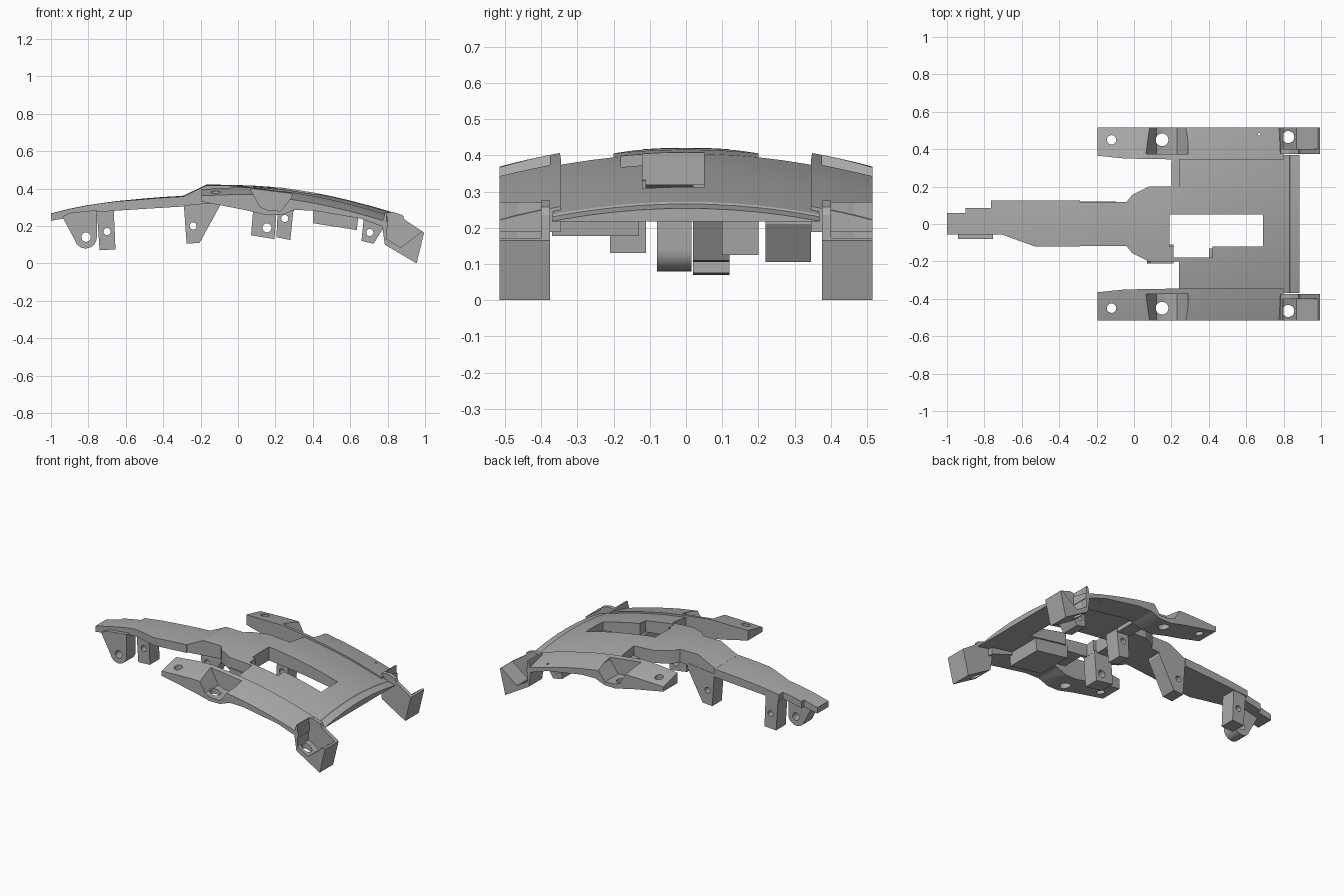
import bpy, bmesh, math
from mathutils import Matrix, Vector

if "Cube" in bpy.data.objects:
    bpy.data.objects.remove(bpy.data.objects["Cube"])

GREY = bpy.data.materials.new("plain_grey")
GREY.use_nodes = True
GREY.diffuse_color = (0.4, 0.4, 0.4, 1)
GREY.node_tree.nodes["Principled BSDF"].inputs["Base Color"].default_value = (0.4, 0.4, 0.4, 1)

CURVE = 0.26  # crosswise drop of the arched top


def finish(name, bm):
    bmesh.ops.recalc_face_normals(bm, faces=bm.faces)
    me = bpy.data.meshes.new(name)
    bm.to_mesh(me)
    bm.free()
    me.materials.append(GREY)
    ob = bpy.data.objects.new(name, me)
    bpy.context.collection.objects.link(ob)
    return ob


def prism(name, pts, axis, lo, hi):
    """Extrude an outline: xy outline along z, or xz outline along y."""
    bm = bmesh.new()
    place = (lambda a, b, t: (a, b, t)) if axis == "z" else (lambda a, b, t: (a, t, b))
    rings = [[bm.verts.new(place(a, b, t)) for a, b in pts] for t in (lo, hi)]
    n = len(pts)
    for ring in rings:
        bm.faces.new(ring)
    for i in range(n):
        j = (i + 1) % n
        bm.faces.new((rings[0][i], rings[0][j], rings[1][j], rings[1][i]))
    return finish(name, bm)


def drill(axis, centre, r):
    bm = bmesh.new()
    rot = Matrix.Rotation(math.pi / 2, 4, "X") if axis == "y" else Matrix()
    bmesh.ops.create_cone(bm, cap_ends=True, segments=24, radius1=r, radius2=r, depth=1.6,
                          matrix=Matrix.Translation(Vector(centre)) @ rot)
    return finish("drill", bm)


def cut(ob, tool, mode="DIFFERENCE"):
    mod = ob.modifiers.new("cut", "BOOLEAN")
    mod.operation, mod.object, mod.solver = mode, tool, "EXACT"
    bpy.context.view_layer.update()
    dg = bpy.context.evaluated_depsgraph_get()
    me = bpy.data.meshes.new_from_object(ob.evaluated_get(dg))
    ob.modifiers.clear()
    ob.data = me
    bpy.data.objects.remove(tool)


def interp(pts, x):
    for (x0, z0), (x1, z1) in zip(pts, pts[1:]):
        if x <= x1:
            return z0 + (z1 - z0) * (x - x0) / (x1 - x0)
    return pts[-1][1]


def arched(name, outline, top, bottom, y0, y1):
    """Arched slab between a top and a bottom profile, trimmed to an outline."""
    bm = bmesh.new()
    ys = [y0 + (y1 - y0) * i / 12 for i in range(13)]
    rings = []
    for x in sorted({p[0] for p in top + bottom}):
        zt, zb = interp(top, x), interp(bottom, x)
        ring = [bm.verts.new((x, y, zt - CURVE * y * y)) for y in ys]
        ring += [bm.verts.new((x, y, zb)) for y in (y1, y0)]
        rings.append(ring)
    n = len(rings[0])
    for a, b in zip(rings, rings[1:]):
        for i in range(n):
            j = (i + 1) % n
            bm.faces.new((a[i], a[j], b[j], b[i]))
    bm.faces.new(rings[0])
    bm.faces.new(rings[-1])
    ob = finish(name, bm)
    cut(ob, prism("trim", outline, "z", -1, 1), "INTERSECT")
    return ob


def smooth(ob):
    bpy.ops.object.select_all(action="DESELECT")
    ob.select_set(True)
    bpy.context.view_layer.objects.active = ob
    bpy.ops.object.shade_smooth_by_angle(angle=math.radians(25))


# Central shell with its window
shell_top = [(-0.32, 0.36), (-0.29, 0.362), (-0.17, 0.421), (-0.05, 0.42), (0.08, 0.416),
             (0.24, 0.405), (0.4, 0.38), (0.5, 0.36), (0.6, 0.337), (0.7, 0.31), (0.8, 0.281),
             (0.83, 0.272), (0.835, 0.266), (0.9, 0.25)]
shell_bottom = [(-0.32, 0.305), (-0.05, 0.33), (0.2, 0.318), (0.45, 0.29), (0.7, 0.25), (0.9, 0.215)]
half = [(-0.3, 0.118), (-0.04, 0.118), (-0.01, 0.155), (0.08, 0.2), (0.24, 0.2), (0.24, 0.35), (0.885, 0.37)]
outline = half + [(x, -y) for x, y in reversed(half)]
shell = arched("central_shell", outline, shell_top, shell_bottom, -0.4, 0.4)
window = [(0.19, 0.05), (0.69, 0.05), (0.69, -0.12), (0.42, -0.12), (0.42, -0.18), (0.21, -0.18),
          (0.21, -0.12), (0.19, -0.12)]
cut(shell, prism("window", window, "z", -1, 1))
smooth(shell)

# Long narrow tail
tail_top = [(-1.02, 0.262), (-0.9, 0.292), (-0.8, 0.312), (-0.65, 0.333), (-0.5, 0.347), (-0.4, 0.355), (-0.28, 0.362)]
tail_bottom = [(-1.02, 0.225), (-0.9, 0.245), (-0.77, 0.272), (-0.65, 0.282), (-0.28, 0.305)]
tail_outline = [(-1, -0.055), (-0.71, -0.055), (-0.53, -0.12), (-0.29, -0.12), (-0.29, 0.125),
                (-0.765, 0.125), (-0.765, 0.085), (-0.9, 0.085), (-0.9, 0.06), (-1, 0.06)]
smooth(arched("tail", tail_outline, tail_top, tail_bottom, -0.2, 0.2))

# Side panels, each with an arm, a pocket and a corner leg
side_top = [(-0.22, 0.43), (-0.05, 0.436), (0.065, 0.438), (0.29, 0.41), (0.4, 0.392), (0.5, 0.371),
            (0.6, 0.347), (0.7, 0.32), (0.8, 0.29), (0.86, 0.27)]
side_bottom = [(-0.22, 0.335), (0.04, 0.285), (0.15, 0.258), (0.23, 0.258), (0.3, 0.285), (0.4, 0.283),
               (0.65, 0.24), (0.78, 0.195), (0.86, 0.17)]
pocket = [(0.065, 0.6), (0.065, 0.4), (0.12, 0.3), (0.16, 0.285), (0.23, 0.28), (0.29, 0.36), (0.29, 0.6)]
leg = [(0.77, 0.205), (0.785, 0.1), (0.955, 0), (0.995, 0.165), (0.89, 0.235), (0.88, 0.258), (0.83, 0.275), (0.785, 0.27)]
leg_pocket = [(0.795, 0.5), (0.795, 0.13), (0.87, 0.085), (0.985, 0.172), (0.985, 0.5)]
for s, label in ((1, "left"), (-1, "right")):
    out = [(-0.195, 0.365), (-0.05, 0.35), (0.235, 0.345), (0.8, 0.345), (0.8, 0.515), (-0.195, 0.515)]
    panel = arched("side_panel_" + label, [(x, s * y) for x, y in out], side_top, side_bottom,
                   min(s * 0.3, s * 0.56), max(s * 0.3, s * 0.56))
    cut(panel, prism("pocket", pocket, "y", s * 0.375, s * 0.7))
    holes = [(-0.12, 0.45, 0.025), (0.15, 0.45, 0.034)]
    if s > 0:
        holes.append((0.67, 0.48, 0.007))
    for x, y, r in holes:
        cut(panel, drill("z", (x, s * y, 0), r))
    smooth(panel)

    corner = prism("corner_leg_" + label, leg, "y", s * 0.375, s * 0.515)
    cut(corner, prism("leg_pocket", leg_pocket, "y", s * 0.4, s * 0.7))
    cut(corner, drill("z", (0.825, s * 0.465, 0), 0.032))
    smooth(corner)


# Mounting brackets below: xz outline, y span, hole centre and radius
def bracket(name, pts, y0, y1, hole=None):
    ob = prism(name, pts, "y", y0, y1)
    if hole:
        cut(ob, drill("y", (hole[0], 0, hole[1]), hole[2]))
    smooth(ob)


lug = [(-0.94, 0.25), (-0.87, 0.12)]
lug += [(-0.815 + 0.06 * math.cos(a), 0.14 + 0.06 * math.sin(a))
        for a in [math.radians(205 + 155 * i / 12) for i in range(13)]]
lug += [(-0.755, 0.285), (-0.9, 0.27)]
bracket("tail_lug", lug, -0.08, 0.015, (-0.812, 0.14, 0.025))
bracket("tail_bracket", [(-0.755, 0.29), (-0.74, 0.07), (-0.655, 0.075), (-0.665, 0.3)],
        0.02, 0.12, (-0.7, 0.17, 0.019))
bracket("middle_bracket", [(-0.29, 0.32), (-0.275, 0.105), (-0.205, 0.11), (-0.095, 0.31), (-0.095, 0.34)],
        0.02, 0.12, (-0.24, 0.2, 0.019))
bracket("window_bracket_right", [(0.085, 0.34), (0.07, 0.15), (0.195, 0.13), (0.21, 0.33)],
        -0.21, -0.11, (0.155, 0.19, 0.024))
bracket("window_bracket_left", [(0.215, 0.33), (0.205, 0.14), (0.28, 0.125), (0.3, 0.32)],
        0.1, 0.2, (0.25, 0.24, 0.019))
bracket("shell_ledge", [(0.2, 0.33), (0.2, 0.29), (0.3, 0.28), (0.3, 0.34)], 0.205, 0.34)
bracket("front_bracket", [(0.675, 0.265), (0.66, 0.12), (0.725, 0.105), (0.79, 0.21), (0.79, 0.24)],
        0.22, 0.345, (0.705, 0.165, 0.019))
bracket("side_box", [(0.4, 0.295), (0.4, 0.215), (0.635, 0.178), (0.645, 0.265)], -0.37, -0.13)
